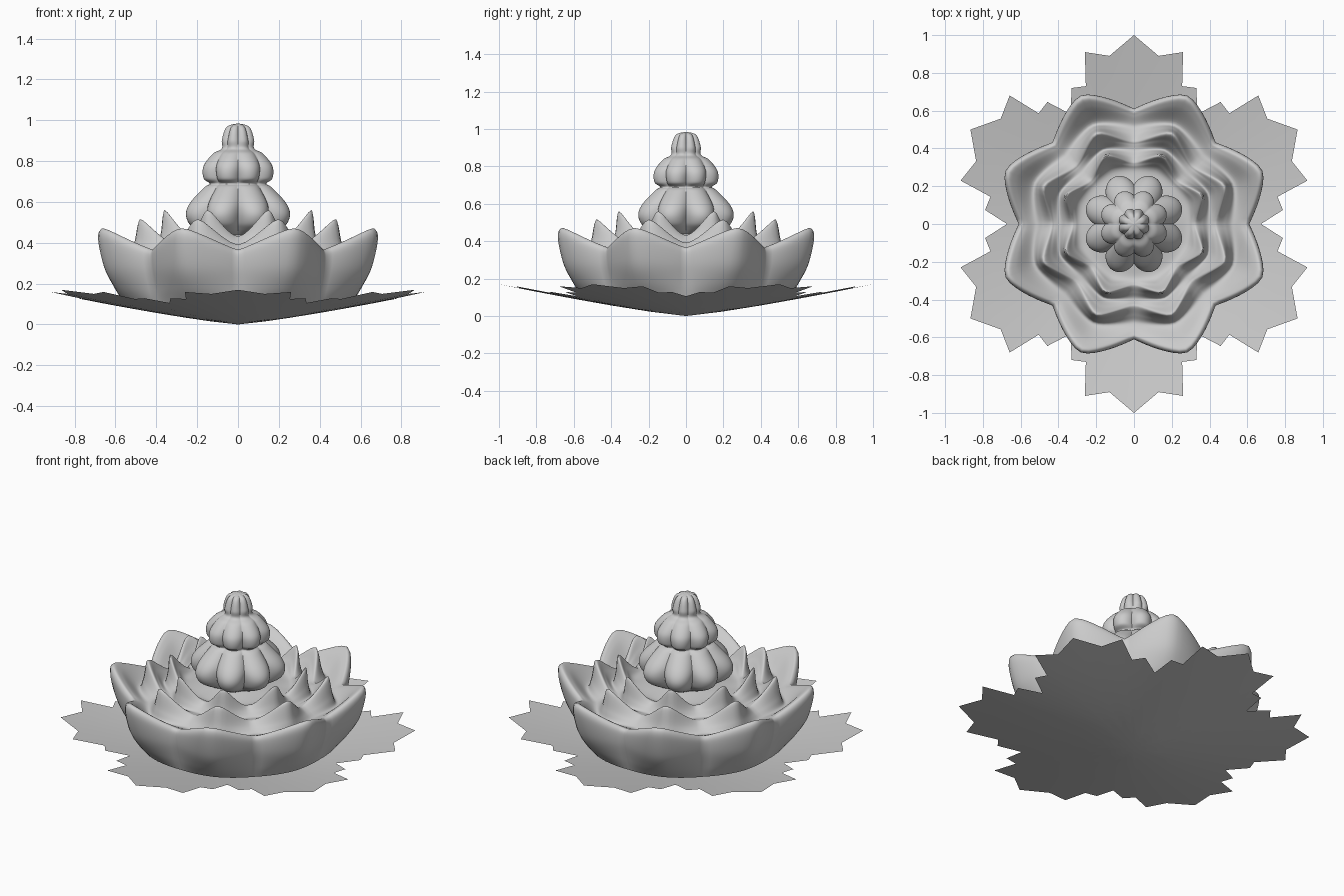
import bpy, bmesh, math

if "Cube" in bpy.data.objects:
    bpy.data.objects.remove(bpy.data.objects["Cube"])

grey = bpy.data.materials.new("stone_grey")
grey.diffuse_color = (0.6, 0.6, 0.6, 1)
grey.use_nodes = True
grey.node_tree.nodes["Principled BSDF"].inputs["Base Color"].default_value = grey.diffuse_color


def finish(name, bm, angle):
    mesh = bpy.data.meshes.new(name)
    bm.to_mesh(mesh)
    bm.free()
    ob = bpy.data.objects.new(name, mesh)
    bpy.context.collection.objects.link(ob)
    mesh.materials.append(grey)
    bpy.ops.object.select_all(action='DESELECT')
    ob.select_set(True)
    bpy.context.view_layer.objects.active = ob
    bpy.ops.object.shade_smooth_by_angle(angle=math.radians(angle))
    return ob


def spline(pts, steps):
    """Smooth curve through every point."""
    out = []
    for i in range(len(pts) - 1):
        p0, p1 = pts[max(i - 1, 0)], pts[i]
        p2, p3 = pts[i + 1], pts[min(i + 2, len(pts) - 1)]
        for s in range(steps):
            t = s / steps
            out.append([0.5 * (2 * b + (c - a) * t + (2 * a - 5 * b + 4 * c - d) * t * t
                               + (3 * b - a - 3 * c + d) * t ** 3)
                        for a, b, c, d in zip(p0, p1, p2, p3)])
    out.append(list(pts[-1]))
    return out


def lobed_lathe(name, rows, weight, segs=128, steps=7):
    """Eight-lobed lathe; a row is lobe r, z, valley r, z, sharpness."""
    bm = bmesh.new()
    rings = []
    for lr, lz, vr, vz, sharp in spline(rows, steps):
        ring = []
        for k in range(segs):
            a = math.tau * k / segs
            u = (a / (math.pi / 4)) % 1
            w = weight(abs(u - 0.5) * 2, sharp)
            r, z = max(vr + (lr - vr) * w, 0.0), vz + (lz - vz) * w
            ring.append(bm.verts.new((r * math.cos(a), r * math.sin(a), z)))
        rings.append(ring)
    for lo, hi in zip(rings, rings[1:]):
        for k in range(segs):
            n = (k + 1) % segs
            bm.faces.new((lo[k], lo[n], hi[n], hi[k]))
    bmesh.ops.remove_doubles(bm, verts=bm.verts, dist=1e-5)
    return finish(name, bm, 60)


def petal_weight(d, sharp):
    d = (math.sqrt(d * d + 0.02) - 0.1414) / (math.sqrt(1.02) - 0.1414)
    return max(1 - d, 0) ** sharp


# Bowl of petals: outer rim, then two inner rings of points
lobed_lathe("petal_bowl", [
    (0.57, 0.10, 0.56, 0.10, 1.0),
    (0.64, 0.18, 0.58, 0.17, 1.0),
    (0.70, 0.28, 0.605, 0.27, 1.0),
    (0.735, 0.42, 0.61, 0.34, 1.1),
    (0.72, 0.47, 0.595, 0.365, 1.2),
    (0.67, 0.44, 0.57, 0.36, 1.2),
    (0.575, 0.345, 0.52, 0.345, 1.2),
    (0.545, 0.40, 0.48, 0.365, 1.4),
    (0.52, 0.515, 0.44, 0.39, 1.6),
    (0.47, 0.45, 0.42, 0.39, 1.5),
    (0.425, 0.39, 0.39, 0.39, 1.4),
    (0.405, 0.45, 0.36, 0.41, 1.5),
    (0.39, 0.56, 0.33, 0.43, 1.7),
    (0.345, 0.48, 0.31, 0.43, 1.6),
    (0.29, 0.42, 0.27, 0.42, 1.4),
    (0.15, 0.44, 0.15, 0.44, 1.4),
], petal_weight)

# Central bud: skirt, upper bulb and cap
lobed_lathe("bud", [
    (0.14, 0.43, 0.14, 0.44, 2),
    (0.21, 0.462, 0.17, 0.47, 2),
    (0.255, 0.495, 0.195, 0.50, 2),
    (0.27, 0.545, 0.21, 0.55, 2),
    (0.245, 0.60, 0.20, 0.60, 2),
    (0.175, 0.67, 0.15, 0.67, 2),
    (0.145, 0.69, 0.13, 0.69, 2),
    (0.178, 0.715, 0.145, 0.72, 2),
    (0.178, 0.775, 0.15, 0.775, 2),
    (0.13, 0.835, 0.115, 0.835, 2),
    (0.083, 0.862, 0.075, 0.862, 2),
    (0.083, 0.905, 0.07, 0.905, 2),
    (0.058, 0.968, 0.046, 0.968, 2),
    (0.0, 0.985, 0.0, 0.985, 2),
], lambda d, sharp: 1 - d ** sharp)

# Six jagged leaves joined into one thin saucer
half = [(0, 1), (0.13, 0.89), (0.26, 0.91), (0.255, 0.73), (0.33, 0.72)]
leaf = [(-x, y) for x, y in half[:0:-1]] + half + [(0.336, 0.582)]
outline = []
for k in range(6):
    c, s = math.cos(-k * math.pi / 3), math.sin(-k * math.pi / 3)
    outline += [(x * c - y * s, x * s + y * c) for x, y in leaf]
bm = bmesh.new()
rings = []
for f in (0.2, 0.4, 0.6, 0.8, 1.0):
    rings.append([bm.verts.new((x * f, y * f, 0.17 * (math.hypot(x, y) * f) ** 1.2))
                  for x, y in outline])
centre = bm.verts.new((0, 0, 0))
n = len(outline)
for k in range(n):
    j = (k + 1) % n
    bm.faces.new((centre, rings[0][j], rings[0][k]))
    for a, b in zip(rings, rings[1:]):
        bm.faces.new((a[k], a[j], b[j], b[k]))
bmesh.ops.recalc_face_normals(bm, faces=bm.faces)
bm.faces.ensure_lookup_table()
if bm.faces[0].normal.z < 0:
    bmesh.ops.reverse_faces(bm, faces=bm.faces)
finish("leaf_saucer", bm, 60)
